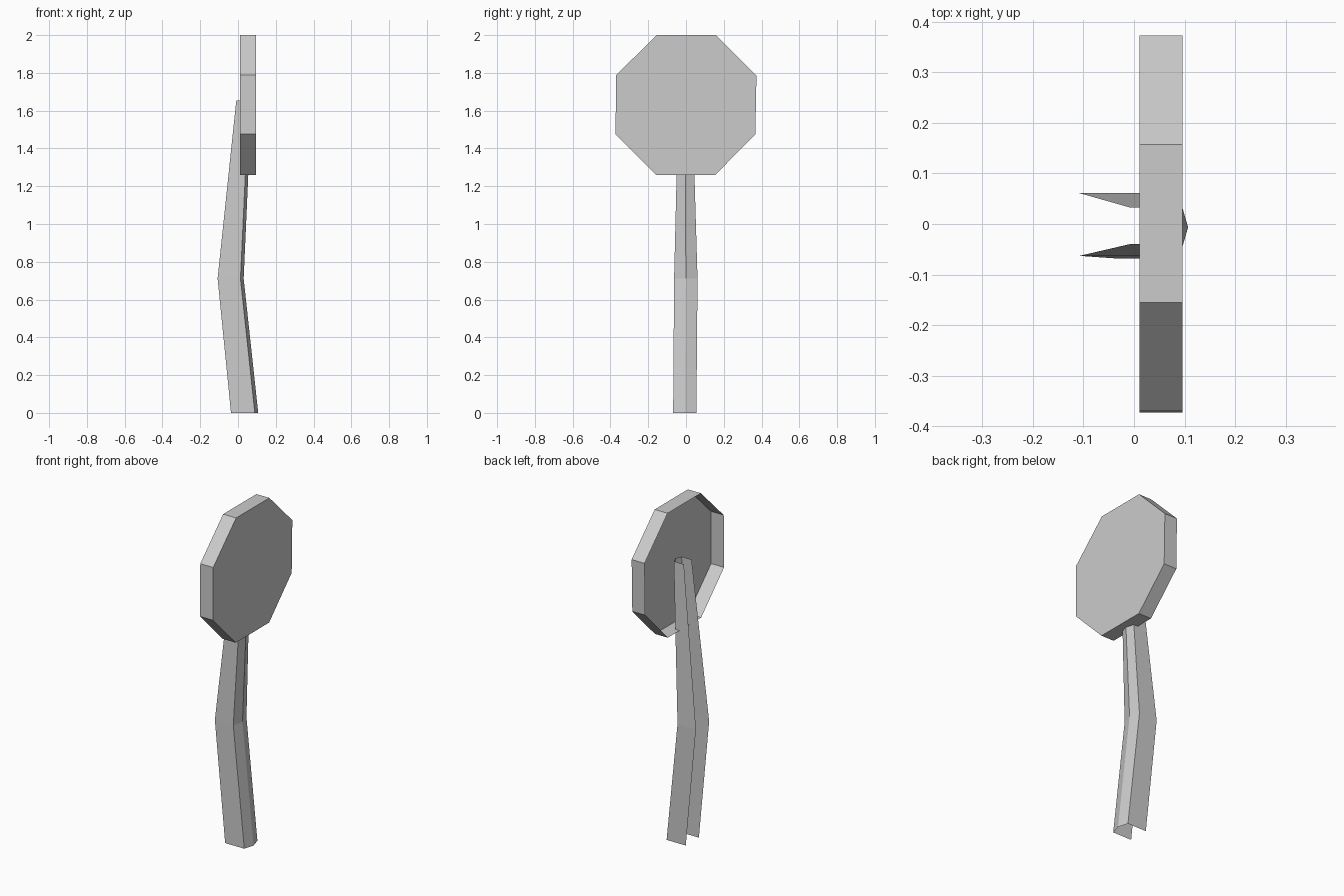
import bpy
import bmesh

cube = bpy.data.objects.get("Cube")
if cube:
    bpy.data.objects.remove(cube, do_unlink=True)

# Single plain grey for the whole sign
GREY = (0.6, 0.6, 0.6, 1.0)
grey = bpy.data.materials.new("plain_grey")
grey.use_nodes = True
grey.diffuse_color = GREY
grey.node_tree.nodes["Principled BSDF"].inputs["Base Color"].default_value = GREY


def loft(name, sections, closed=False, cap_last=False):
    """Skin flat quads between matching rows of points."""
    bm = bmesh.new()
    rows = [[bm.verts.new(p) for p in row] for row in sections]
    for low, high in zip(rows, rows[1:]):
        count = len(low)
        for i in range(count if closed else count - 1):
            j = (i + 1) % count
            bm.faces.new((low[i], low[j], high[j], high[i]))
    if cap_last:
        bm.faces.new(rows[-1])
    mesh = bpy.data.meshes.new(name)
    bm.to_mesh(mesh)
    bm.free()
    mesh.materials.append(grey)
    obj = bpy.data.objects.new(name, mesh)
    bpy.context.collection.objects.link(obj)
    return obj


# Bent sheet post: open channel with a shallow ridge towards +x
def channel(z, x_open, x_corner, x_ridge, y_min, y_max):
    y_mid = (y_min + y_max) / 2
    return [(x_open, y_min, z), (x_corner, y_min, z), (x_ridge, y_mid, z),
            (x_corner, y_max, z), (x_open, y_max, z)]


loft("post", [
    channel(0.0, -0.037, 0.089, 0.107, -0.068, 0.055),
    channel(0.711, -0.108, 0.013, 0.03, -0.063, 0.061),
    channel(1.655, -0.009, 0.057, 0.072, -0.04, 0.033),
])

# Octagonal sign: a shallow pan, open at the back (-x)
outline = [(-0.158, 1.26), (0.155, 1.26), (0.367, 1.475), (0.373, 1.785),
           (0.157, 2.0), (-0.155, 2.0), (-0.37, 1.788), (-0.373, 1.476)]
loft("sign_panel", [[(x, y, z) for y, z in outline] for x in (0.011, 0.096)],
     closed=True, cap_last=True)
